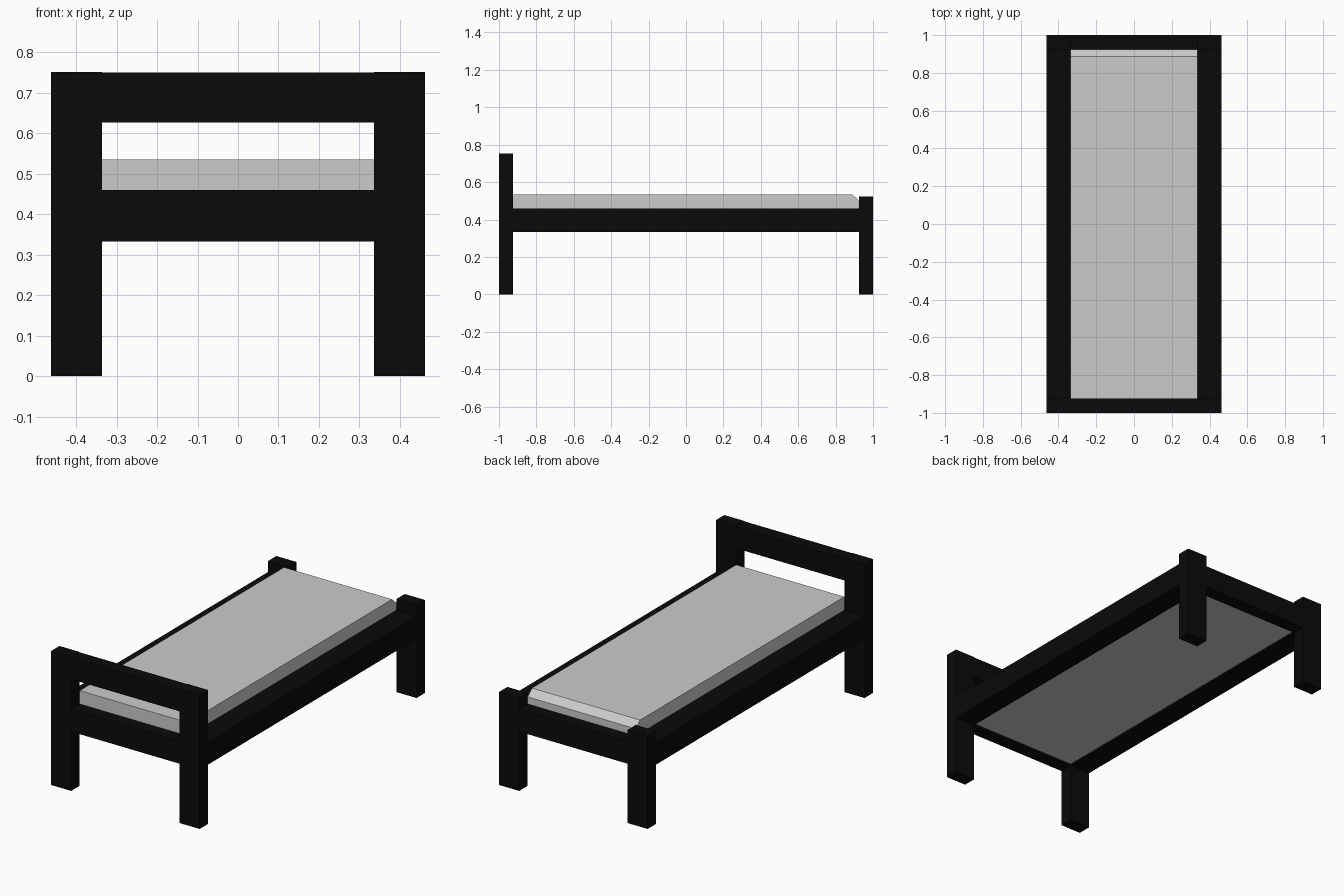
import bpy, bmesh

if "Cube" in bpy.data.objects:
    bpy.data.objects.remove(bpy.data.objects["Cube"])

black = bpy.data.materials.new("black_wood")
black.diffuse_color = (0.003, 0.003, 0.003, 1)
black.use_nodes = True
black.node_tree.nodes["Principled BSDF"].inputs["Base Color"].default_value = black.diffuse_color

X_OUT, X_IN = 0.462, 0.336      # outer and inner faces of posts and side rails
Y_OUT, Y_IN = 1.0, 0.925        # outer and inner faces of head and foot ends
RAIL_Z = (0.333, 0.46)


def finish(name, bm, mat=None):
    bmesh.ops.recalc_face_normals(bm, faces=bm.faces)
    mesh = bpy.data.meshes.new(name)
    bm.to_mesh(mesh)
    bm.free()
    if mat:
        mesh.materials.append(mat)
    ob = bpy.data.objects.new(name, mesh)
    bpy.context.collection.objects.link(ob)
    return ob


def box(name, x, y, z, mat=black):
    bm = bmesh.new()
    bmesh.ops.create_cube(bm, size=1)
    for v in bm.verts:
        v.co = [(lo + hi) / 2 + c * (hi - lo) for c, (lo, hi) in zip(v.co, (x, y, z))]
    return finish(name, bm, mat)


# Posts and long side rails, on the left and right
for side, s in (("left", -1), ("right", 1)):
    x = sorted((s * X_IN, s * X_OUT))
    box(f"{side}_head_post", x, (-Y_OUT, -Y_IN), (0, 0.752))
    box(f"{side}_foot_post", x, (Y_IN, Y_OUT), (0, 0.522))
    box(f"{side}_side_rail", x, (-Y_IN, Y_IN), RAIL_Z)

# Cross rails between the posts
box("head_rail", (-X_IN, X_IN), (-Y_OUT, -Y_IN), RAIL_Z)
box("foot_rail", (-X_IN, X_IN), (Y_IN, Y_OUT), RAIL_Z)
box("headboard_rail", (-X_IN, X_IN), (-Y_OUT, -Y_IN), (0.627, 0.75))

# Mattress: side profile with a chamfered foot edge, extruded across the bed
profile = [(-Y_IN, 0.343), (Y_IN, 0.343), (Y_IN, 0.5), (0.888, 0.535), (-Y_IN, 0.535)]
bm = bmesh.new()
face = bm.faces.new([bm.verts.new((-X_IN, y, z)) for y, z in profile])
ext = bmesh.ops.extrude_face_region(bm, geom=[face])
bmesh.ops.translate(bm, vec=(2 * X_IN, 0, 0),
                    verts=[g for g in ext["geom"] if isinstance(g, bmesh.types.BMVert)])
finish("mattress", bm)
